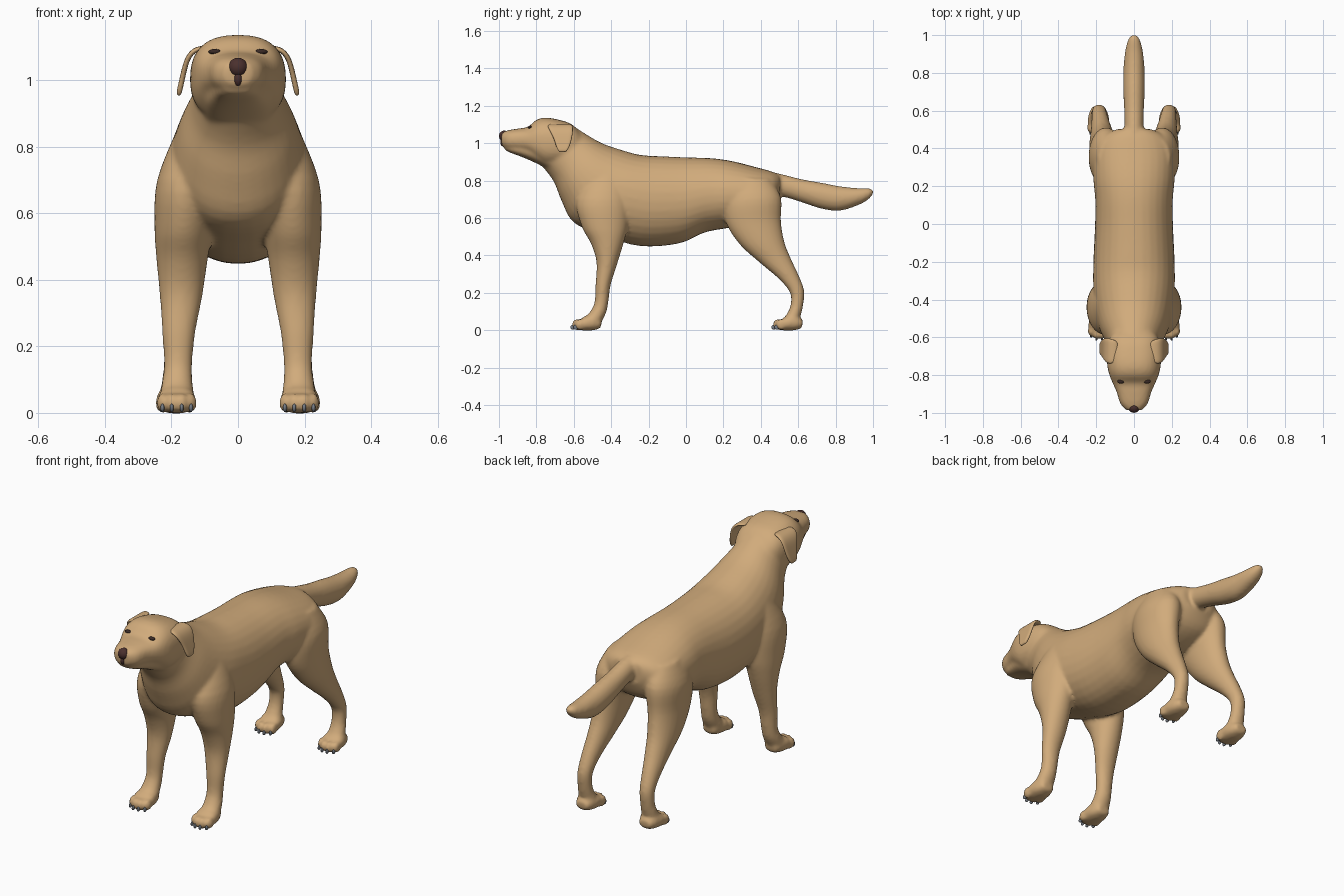
import bpy, bmesh, math
from mathutils import Vector, Matrix

if "Cube" in bpy.data.objects:
    bpy.data.objects.remove(bpy.data.objects["Cube"])


def material(name, rgb):
    m = bpy.data.materials.new(name)
    m.diffuse_color = (*rgb, 1)
    m.use_nodes = True
    m.node_tree.nodes["Principled BSDF"].inputs["Base Color"].default_value = m.diffuse_color
    return m


FUR = material("tan fur", (0.64, 0.41, 0.20))
NOSE = material("dark brown nose", (0.07, 0.03, 0.027))
EYE = material("dark eye", (0.04, 0.022, 0.018))
CLAW = material("grey claw", (0.19, 0.21, 0.24))


def make_object(name, bm, mat):
    bmesh.ops.recalc_face_normals(bm, faces=bm.faces[:])
    for f in bm.faces:
        f.smooth = True
    me = bpy.data.meshes.new(name)
    bm.to_mesh(me)
    bm.free()
    me.materials.append(mat)
    ob = bpy.data.objects.new(name, me)
    bpy.context.collection.objects.link(ob)
    return ob


def catmull(a, b, c, d, t):
    return [0.5 * (2 * q + (r - p) * t + (2 * p - 5 * q + 4 * r - s) * t * t
                   + (3 * q - p - 3 * r + s) * t ** 3) for p, q, r, s in zip(a, b, c, d)]


def loft(bm, rings, n=2.0, dx=0, dy=0, side=1, seg=32, steps=4):
    """Ring = (y1, z1, y2, z2, half width, x): two outline points seen from the side."""
    rings = [tuple(r) + (0,) * (6 - len(r)) for r in rings]
    fine = []
    for i in range(len(rings) - 1):
        q = [rings[max(0, min(len(rings) - 1, i + k))] for k in (-1, 0, 1, 2)]
        fine += [catmull(*q, k / steps) for k in range(steps)]
    fine.append(rings[-1])
    loops = []
    for y1, z1, y2, z2, w, x in fine:
        loop = []
        for k in range(seg):
            a = 2 * math.pi * k / seg
            c, s = math.cos(a), math.sin(a)
            c = math.copysign(abs(c) ** (2 / n), c)
            s = math.copysign(abs(s) ** (2 / n), s)
            loop.append(bm.verts.new((side * (x + dx + w * c),
                                      (y1 + y2) / 2 + s * (y1 - y2) / 2 + dy,
                                      (z1 + z2) / 2 + s * (z1 - z2) / 2)))
        loops.append(loop)
    for a, b in zip(loops, loops[1:]):
        for k in range(seg):
            j = (k + 1) % seg
            bm.faces.new((a[k], a[j], b[j], b[k]))
    bm.faces.new(loops[0])
    bm.faces.new(loops[-1])


def blob(bm, pos, radii, tilt=0):
    mat = (Matrix.Translation(pos) @ Matrix.Rotation(tilt, 4, 'X')
           @ Matrix.Diagonal((*radii, 1)))
    bmesh.ops.create_uvsphere(bm, u_segments=16, v_segments=10, radius=1, matrix=mat)


bm = bmesh.new()
# neck and torso
loft(bm, [(-.60, 1.09, -.79, .90, .12), (-.53, 1.045, -.71, .80, .14),
          (-.45, 1.00, -.665, .69, .175), (-.36, .968, -.60, .575, .20),
          (-.25, .938, -.45, .51, .215), (-.14, .93, -.25, .45, .215),
          (0, .924, -.04, .463, .207), (.14, .919, .10, .522, .205),
          (.25, .903, .22, .545, .215), (.38, .87, .36, .57, .215),
          (.46, .848, .46, .62, .175), (.50, .83, .505, .70, .09)], 2.1)
# skull and upper muzzle
loft(bm, [(-.988, 1.055, -.985, .985, .04), (-.95, 1.069, -.955, .968, .072),
          (-.89, 1.079, -.89, .958, .092), (-.845, 1.087, -.845, .945, .112),
          (-.80, 1.124, -.79, .90, .132), (-.75, 1.136, -.74, .875, .142),
          (-.68, 1.125, -.66, .88, .143), (-.61, 1.10, -.58, .90, .125),
          (-.55, 1.04, -.53, .93, .08)], 2.5)
# lower jaw
loft(bm, [(-.968, .985, -.968, .962, .035), (-.94, .99, -.935, .947, .058),
          (-.88, 1.0, -.875, .925, .077), (-.81, 1.0, -.80, .892, .10),
          (-.72, 1.0, -.72, .85, .11)], 2.3)
# tail
loft(bm, [(.42, .855, .42, .73, .05), (.52, .832, .52, .713, .05),
          (.62, .807, .62, .683, .053), (.72, .789, .72, .65, .057),
          (.82, .770, .82, .638, .056), (.91, .760, .92, .668, .047),
          (.97, .760, .975, .698, .033), (1.0, .752, 1.0, .728, .016)])

TOES = [(-.043, -.566), (-.015, -.582), (.015, -.582), (.043, -.566)]
FEET = [(.184, 0), (.188, 1.075)]
for side in (1, -1):
    # front leg
    loft(bm, [(-.50, .86, -.32, .86, .06, .12), (-.585, .70, -.30, .70, .093, .15),
              (-.56, .56, -.31, .56, .088, .163), (-.507, .46, -.335, .46, .077, .168),
              (-.478, .36, -.372, .34, .064, .171), (-.484, .24, -.403, .24, .05, .178),
              (-.489, .15, -.415, .15, .043, .18), (-.512, .10, -.428, .09, .046, .182),
              (-.545, .065, -.46, .03, .053, .184)], side=side)
    # hind leg
    loft(bm, [(.24, .81, .45, .81, .06, .13), (.20, .69, .508, .71, .092, .145),
              (.215, .57, .508, .58, .082, .155), (.29, .455, .527, .47, .072, .165),
              (.395, .36, .56, .385, .058, .172), (.495, .275, .602, .295, .045, .18),
              (.556, .20, .632, .21, .038, .185), (.558, .13, .624, .12, .038, .187),
              (.535, .08, .605, .05, .047, .188)], side=side)
    # paws with toes
    for fx, fy in FEET:
        loft(bm, [(-.45, .055, -.455, .012, .034), (-.49, .08, -.49, .0, .051),
                  (-.535, .078, -.535, -.002, .058), (-.565, .055, -.565, 0, .05),
                  (-.585, .035, -.585, .005, .035)], 2.3, dx=fx, dy=fy, side=side)
        for tx, ty in TOES:
            blob(bm, (side * (fx + tx), ty + fy, .030), (.0175, .03, .031))

# fuse all fur parts into one smooth skin
raw = make_object("raw_body", bm, FUR)
remesh = raw.modifiers.new("fuse", 'REMESH')
remesh.mode = 'VOXEL'
remesh.voxel_size = 0.009
smooth = raw.modifiers.new("soften", 'SMOOTH')
smooth.factor = 0.5
smooth.iterations = 9
dg = bpy.context.evaluated_depsgraph_get()
skin = bpy.data.meshes.new_from_object(raw.evaluated_get(dg))
bpy.data.objects.remove(raw)
skin.materials.clear()
skin.materials.append(FUR)
for p in skin.polygons:
    p.use_smooth = True
    p.material_index = 0
body = bpy.data.objects.new("body", skin)
bpy.context.collection.objects.link(body)
bpy.context.view_layer.update()

# hanging ears: rows of (x, front y, back y, z)
EAR = [(.085, -.725, -.62, 1.095), (.125, -.745, -.605, 1.096), (.152, -.732, -.602, 1.07),
       (.164, -.705, -.61, 1.02), (.173, -.695, -.622, .98), (.179, -.68, -.64, .952)]
for side, label in ((1, "left"), (-1, "right")):
    bm = bmesh.new()
    grid = [[bm.verts.new((side * x, a + (b - a) * k / 4, z)) for k in range(5)]
            for x, a, b, z in EAR]
    for r0, r1 in zip(grid, grid[1:]):
        for k in range(4):
            bm.faces.new((r0[k], r0[k + 1], r1[k + 1], r1[k]))
    ear = make_object("ear_" + label, bm, FUR)
    thick = ear.modifiers.new("thickness", 'SOLIDIFY')
    thick.thickness = 0.016
    thick.offset = 0
    sub = ear.modifiers.new("round", 'SUBSURF')
    sub.levels = sub.render_levels = 2

    # eye set on the face surface
    bm = bmesh.new()
    hit, loc, nor, _ = body.ray_cast(Vector((side * .07, -2, 1.085)), Vector((0, 1, 0)))
    blob(bm, loc if hit else (side * .07, -.83, 1.085), (.019, .011, .008))
    make_object("eye_" + label, bm, EYE)

    # claws
    bm = bmesh.new()
    for fx, fy in FEET:
        for tx, ty in TOES:
            blob(bm, (side * (fx + tx), ty + fy - .024, .015), (.006, .012, .013), .5)
    make_object("claws_" + label, bm, CLAW)

# nose
bm = bmesh.new()
blob(bm, (0, -.972, 1.038), (.030, .028, .029))
blob(bm, (0, -.975, 1.005), (.014, .018, .024))
make_object("nose", bm, NOSE)
